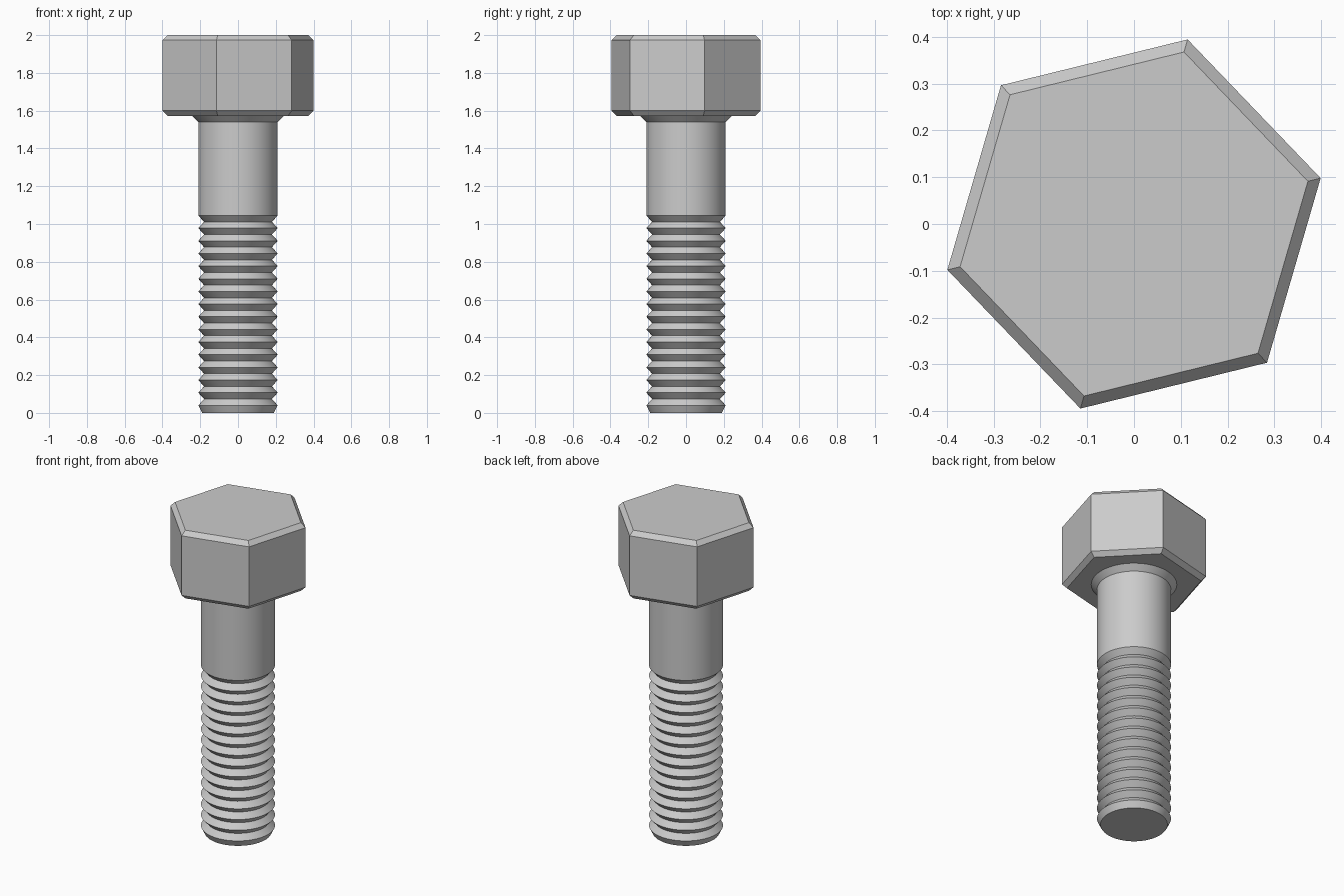
import bpy, bmesh
from math import cos, sin, pi, radians

if "Cube" in bpy.data.objects:
    bpy.data.objects.remove(bpy.data.objects["Cube"])


def revolve(name, profile, sides, start=0.0):
    """Stack rings of (radius, z) into a closed solid."""
    bm = bmesh.new()
    rings = [[bm.verts.new((r * cos(start + 2 * pi * i / sides),
                            r * sin(start + 2 * pi * i / sides), z))
              for i in range(sides)] for r, z in profile]
    for a, b in zip(rings, rings[1:]):
        for i in range(sides):
            j = (i + 1) % sides
            bm.faces.new((a[i], a[j], b[j], b[i]))
    bm.faces.new(rings[0][::-1])
    bm.faces.new(rings[-1])
    mesh = bpy.data.meshes.new(name)
    bm.to_mesh(mesh)
    bm.free()
    obj = bpy.data.objects.new(name, mesh)
    bpy.context.collection.objects.link(obj)
    return obj


# Hexagonal head with chamfered rims
revolve("hex_head", [(0.383, 1.573), (0.411, 1.60), (0.411, 1.973), (0.383, 2.0)],
        6, radians(13.8))

# Shaft: ringed thread, plain shank and flared collar under the head
crest, root, radius = 0.21, 0.18, 0.21
first, last, count = 0.04, 1.045, 15
pitch = (last - first) / count
profile = [(0.19, 0.0)]
for k in range(count):
    z = first + k * pitch
    profile += [(crest, z), (root, z + pitch / 2)]
profile += [(radius, last), (radius, 1.54), (0.245, 1.575)]
shaft = revolve("threaded_shaft", profile, 64)

bpy.context.view_layer.objects.active = shaft
shaft.select_set(True)
bpy.ops.object.shade_smooth_by_angle(angle=radians(25))
